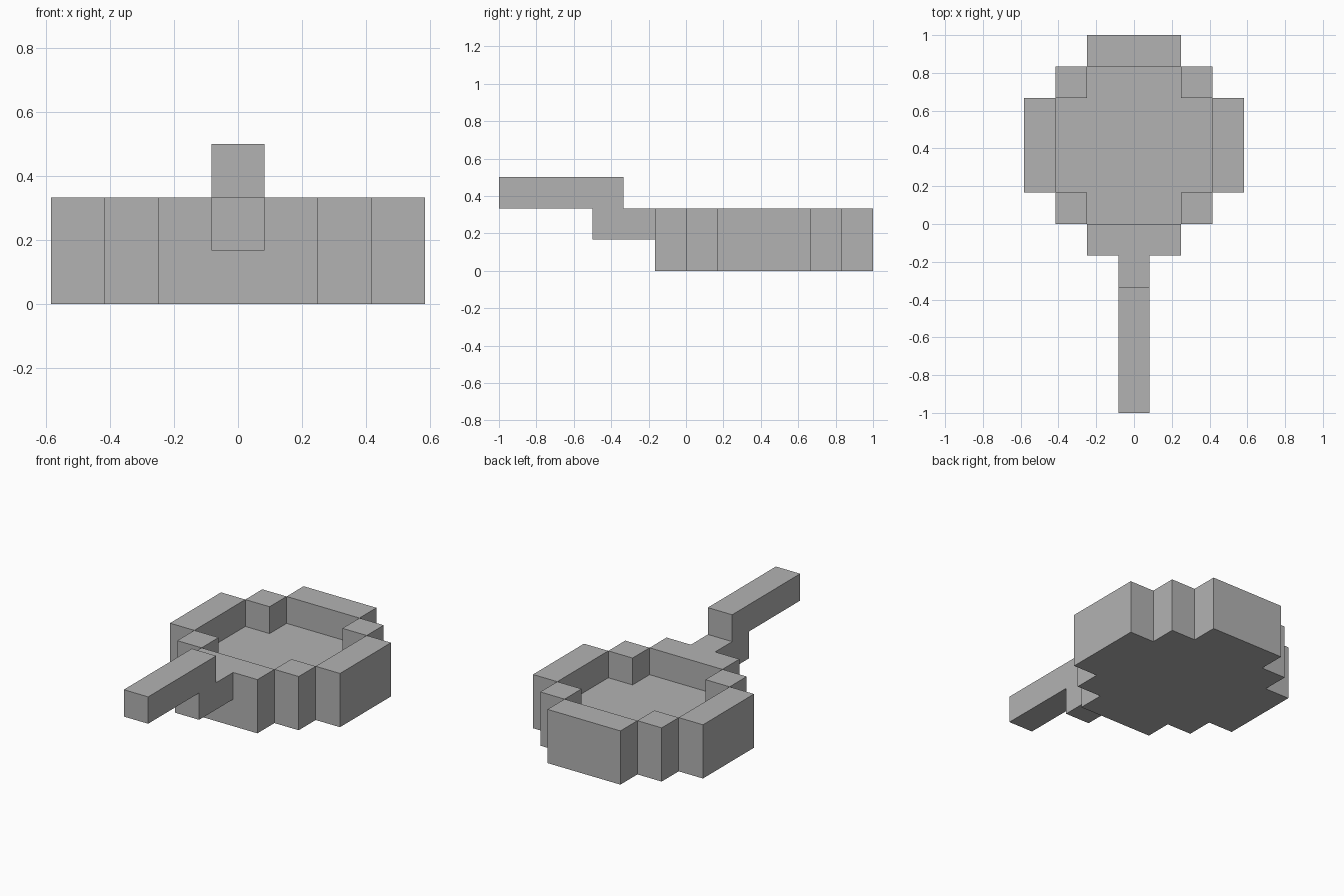
import bpy
import bmesh
from mathutils import Vector

cube = bpy.data.objects.get("Cube")
if cube:
    bpy.data.objects.remove(cube, do_unlink=True)

U = 1 / 6  # one block

grey = bpy.data.materials.new("plain grey")
grey.use_nodes = True
colour = (0.45, 0.45, 0.45, 1)
grey.diffuse_color = colour
grey.node_tree.nodes["Principled BSDF"].inputs["Base Color"].default_value = colour


def extrude(name, outline, direction):
    """Closed flat-faced solid from an outline, in block units."""
    bm = bmesh.new()
    face = bm.faces.new([bm.verts.new(Vector(p) * U) for p in outline])
    top = bmesh.ops.extrude_face_region(bm, geom=[face], use_keep_orig=True)
    moved = [v for v in top["geom"] if isinstance(v, bmesh.types.BMVert)]
    bmesh.ops.translate(bm, verts=moved, vec=Vector(direction) * U)
    bmesh.ops.recalc_face_normals(bm, faces=bm.faces)
    mesh = bpy.data.meshes.new(name)
    bm.to_mesh(mesh)
    bm.free()
    mesh.materials.append(grey)
    obj = bpy.data.objects.new(name, mesh)
    bpy.context.collection.objects.link(obj)
    return obj


def block(name, x0, x1, y0, y1, height):
    corners = [(x0, y0, 0), (x1, y0, 0), (x1, y1, 0), (x0, y1, 0)]
    return extrude(name, corners, (0, 0, height))


# Stepped pan floor, mirrored from one quarter around its centre
MID = 2.5
quarter = [(2.5, 1.5), (1.5, 1.5), (1.5, 2.5)]
floor = []
for sx, sy in ((1, 1), (-1, 1), (-1, -1), (1, -1)):
    steps = quarter if sx == sy else quarter[::-1]
    floor += [(sx * x, MID + sy * y, 0) for x, y in steps]
extrude("pan_floor", floor, (0, 0, 1))

# Raised rim: long walls and corner posts
for side, s in (("left", 1), ("right", -1)):
    xs = sorted((s * 2.5, s * 3.5))
    block(side + "_wall", *xs, 1, 4, 2)
    xs = sorted((s * 1.5, s * 2.5))
    block("front_" + side + "_corner", *xs, 0, 1, 2)
    block("back_" + side + "_corner", *xs, 4, 5, 2)
block("front_wall", -1.5, 1.5, -1, 0, 2)
block("back_wall", -1.5, 1.5, 5, 6, 2)

# Stepped handle from its side profile
profile = [(-1, 1), (-3, 1), (-3, 2), (-6, 2), (-6, 3), (-2, 3), (-2, 2), (-1, 2)]
extrude("handle", [(-0.5, y, z) for y, z in profile], (1, 0, 0))
